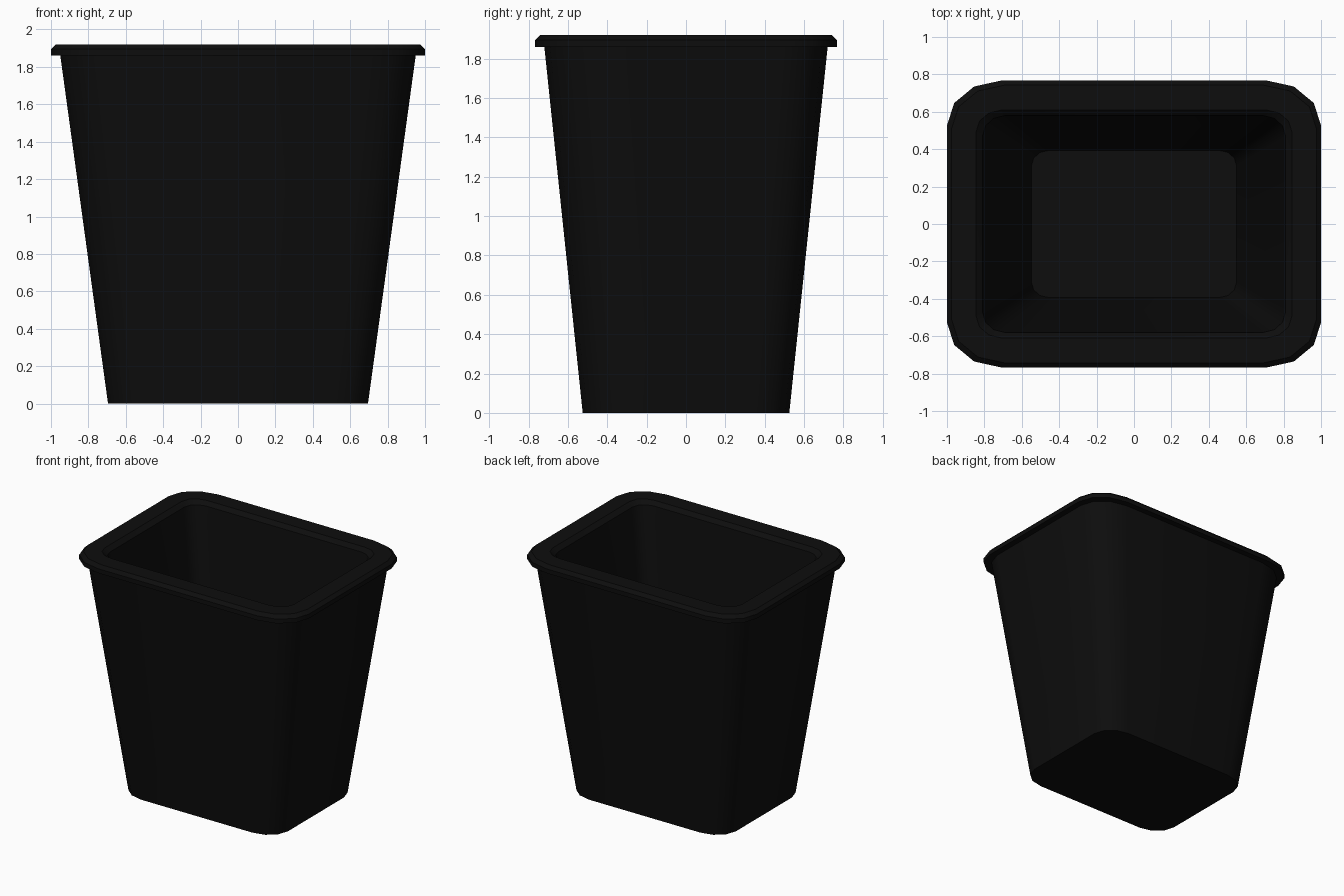
import bpy, bmesh, math

if "Cube" in bpy.data.objects:
    bpy.data.objects.remove(bpy.data.objects["Cube"])

plastic = bpy.data.materials.new("black plastic")
plastic.diffuse_color = (0.004, 0.004, 0.004, 1)
plastic.use_nodes = True
plastic.node_tree.nodes["Principled BSDF"].inputs["Base Color"].default_value = plastic.diffuse_color


def rounded_rect(hx, hy, rx, ry, z, seg=3):
    """Rounded rectangle outline, counter-clockwise."""
    pts = []
    for q, (sx, sy) in enumerate([(1, 1), (-1, 1), (-1, -1), (1, -1)]):
        for i in range(seg + 1):
            a = math.radians(90) * (q + i / seg)
            pts.append((sx * (hx - rx) + rx * math.cos(a),
                        sy * (hy - ry) + ry * math.sin(a), z))
    return pts


# Cross-sections: outer bottom, up the wall, over the rim, down to the inner floor
sections = [
    (0.695, 0.525, 0.20, 0.17, 0.00),
    (0.95, 0.72, 0.27, 0.22, 1.86),
    (1.00, 0.767, 0.29, 0.24, 1.86),
    (1.00, 0.767, 0.29, 0.24, 1.895),
    (0.975, 0.742, 0.28, 0.23, 1.92),
    (0.845, 0.61, 0.14, 0.12, 1.92),
    (0.81, 0.58, 0.12, 0.11, 1.89),
    (0.548, 0.393, 0.09, 0.08, 0.13),
]

bm = bmesh.new()
rings = [[bm.verts.new(p) for p in rounded_rect(*s)] for s in sections]
n = len(rings[0])
for lo, hi in zip(rings, rings[1:]):
    for i in range(n):
        j = (i + 1) % n
        bm.faces.new((lo[i], lo[j], hi[j], hi[i]))
bm.faces.new(rings[0][::-1])   # underside
bm.faces.new(rings[-1])        # inner floor
bmesh.ops.recalc_face_normals(bm, faces=bm.faces[:])

mesh = bpy.data.meshes.new("waste_bin")
bm.to_mesh(mesh)
bm.free()
mesh.materials.append(plastic)
waste_bin = bpy.data.objects.new("waste_bin", mesh)
bpy.context.collection.objects.link(waste_bin)

# Smooth the rounded corners, keep rim and base edges sharp
bpy.context.view_layer.objects.active = waste_bin
waste_bin.select_set(True)
bpy.ops.object.shade_smooth_by_angle(angle=math.radians(35))
